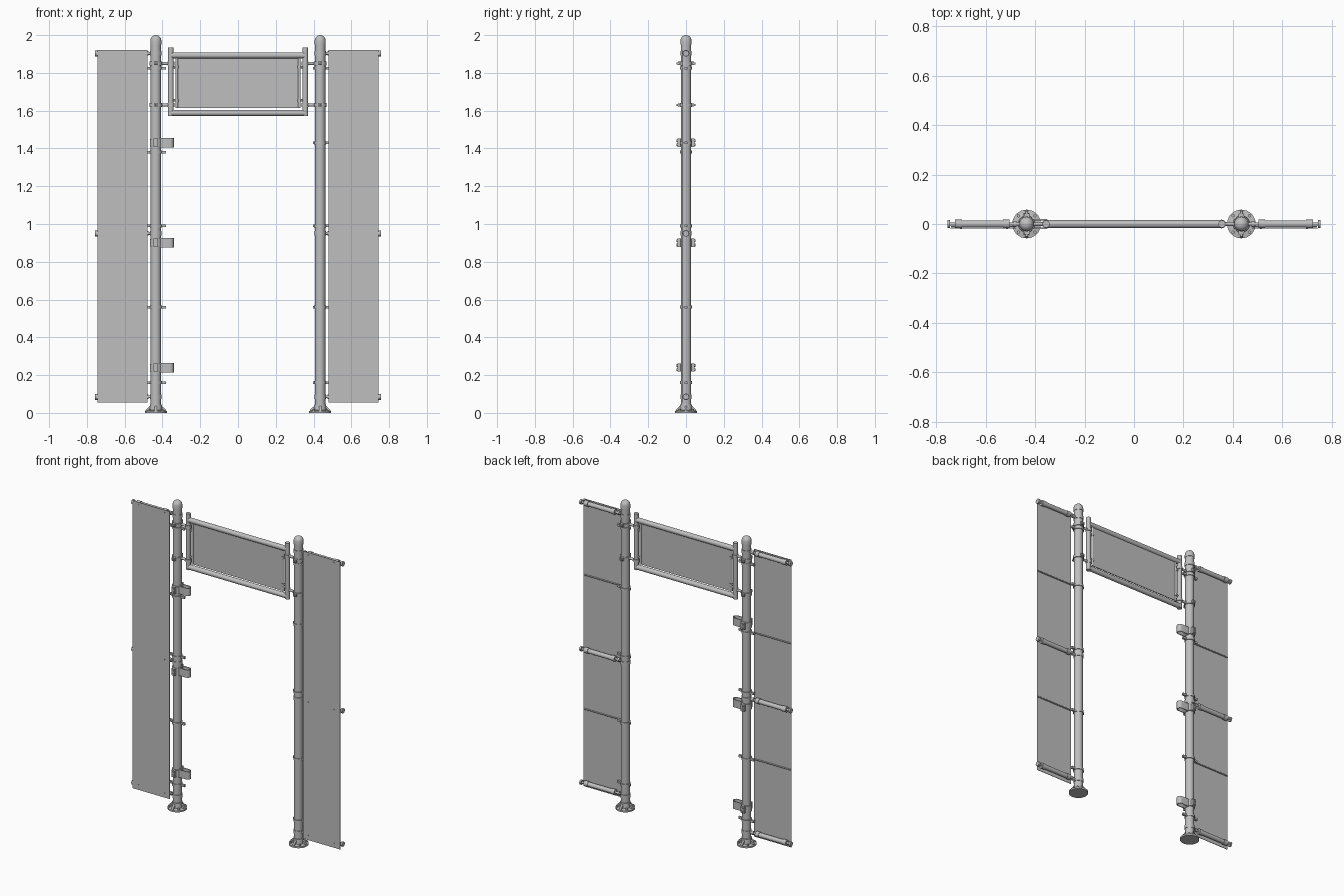
import bpy, bmesh, math
from mathutils import Vector

if "Cube" in bpy.data.objects:
    bpy.data.objects.remove(bpy.data.objects["Cube"])

grey = bpy.data.materials.new("grey metal")
grey.diffuse_color = (0.52, 0.52, 0.52, 1)
grey.use_nodes = True
grey.node_tree.nodes["Principled BSDF"].inputs["Base Color"].default_value = grey.diffuse_color

POST_X = 0.435


def finish(name, bm, smooth=True):
    bmesh.ops.recalc_face_normals(bm, faces=bm.faces)
    me = bpy.data.meshes.new(name)
    bm.to_mesh(me)
    bm.free()
    me.materials.append(grey)
    ob = bpy.data.objects.new(name, me)
    bpy.context.collection.objects.link(ob)
    if smooth:
        bpy.ops.object.select_all(action='DESELECT')
        ob.select_set(True)
        bpy.context.view_layer.objects.active = ob
        bpy.ops.object.shade_smooth_by_angle(angle=math.radians(35))
    return ob


def add_rod(bm, a, b, r, seg=20):
    a, b = Vector(a), Vector(b)
    d = b - a
    m = d.to_track_quat('Z', 'Y').to_matrix().to_4x4()
    m.translation = (a + b) / 2
    bmesh.ops.create_cone(bm, cap_ends=True, segments=seg, radius1=r,
                          radius2=r, depth=d.length, matrix=m)


def add_box(bm, lo, hi):
    lo, hi = Vector(lo), Vector(hi)
    vs = bmesh.ops.create_cube(bm, size=1)['verts']
    for v in vs:
        v.co = (lo + hi) / 2 + Vector(c * abs(s) for c, s in zip(v.co, hi - lo))


def add_lathe(bm, x, profile, seg=32):
    vs = [bm.verts.new((x + r, 0, z)) for r, z in profile]
    es = [bm.edges.new(p) for p in zip(vs, vs[1:])]
    bmesh.ops.spin(bm, geom=vs + es, cent=(x, 0, 0), axis=(0, 0, 1),
                   angle=2 * math.pi, steps=seg, use_merge=True)
    bmesh.ops.remove_doubles(bm, verts=bm.verts, dist=1e-5)


def post(side, s):
    x = s * POST_X
    # round post with a domed cap
    bm = bmesh.new()
    dome = [(0.029 * math.cos(t), 1.971 + 0.029 * math.sin(t))
            for t in [i * math.pi / 16 for i in range(8)]]
    add_lathe(bm, x, [(0, 0.005), (0.027, 0.005), (0.027, 1.95), (0.0295, 1.95),
                      (0.0295, 1.968)] + dome + [(0, 2.0)])
    finish(side + "_post", bm)
    # base plate with sleeve, gussets and bolts
    bm = bmesh.new()
    add_lathe(bm, x, [(0, 0), (0.058, 0), (0.058, 0.01), (0.034, 0.014),
                      (0.031, 0.045), (0.027, 0.045)])
    for k in range(8):
        a = k * math.pi / 4
        u = Vector((math.cos(a), math.sin(a), 0))
        c = Vector((x, 0, 0)) + u * 0.047
        if k % 2:
            add_rod(bm, c + Vector((0, 0, 0.008)), c + Vector((0, 0, 0.021)), 0.007, 6)
        else:
            w = Vector((-u.y, u.x, 0)) * 0.006
            tri = [Vector((x, 0, 0)) + u * r + Vector((0, 0, z))
                   for r, z in ((0.028, 0.008), (0.056, 0.008), (0.052, 0.018), (0.028, 0.04))]
            f1 = [bm.verts.new(p + w) for p in tri]
            f2 = [bm.verts.new(p - w) for p in tri]
            bm.faces.new(f1)
            bm.faces.new(f2)
            for i in range(4):
                j = (i + 1) % 4
                bm.faces.new((f1[i], f1[j], f2[j], f2[i]))
    finish(side + "_base", bm)


def collars(side, s):
    x = s * POST_X
    rod_z = 1.38 if s < 0 else 1.43
    # narrow clamps with ears on both sides
    bm = bmesh.new()
    inner = 0.055 if s < 0 else 0.037
    for z in (1.825, rod_z, 0.99, 0.56, 0.16):
        add_rod(bm, (x, 0, z - 0.008), (x, 0, z + 0.008), 0.0315, 28)
        add_box(bm, (x - s * inner, -0.007, z - 0.007), (x, 0.007, z + 0.007))
        add_box(bm, (x, -0.007, z - 0.007), (x + s * 0.055, 0.007, z + 0.007))
    finish(side + "_clamps", bm)
    # clamps that hold the overhead frame
    bm = bmesh.new()
    for z in (1.85, 1.63):
        add_rod(bm, (x, 0, z - 0.01), (x, 0, z + 0.01), 0.033, 28)
        add_box(bm, (x - 0.011, -0.043, z - 0.009), (x + 0.011, 0.043, z + 0.009))
        add_rod(bm, (x, -0.051, z), (x, 0.051, z), 0.006, 12)
        add_rod(bm, (x, 0, z), (s * 0.355, 0, z), 0.008, 14)
        add_rod(bm, (s * 0.355, 0, z - 0.01), (s * 0.355, 0, z + 0.01), 0.0175, 24)
    finish(side + "_frame_clamps", bm)
    # thin stiffening rods behind the side panel
    bm = bmesh.new()
    for z in (rod_z, 0.56):
        add_rod(bm, (s * 0.48, -0.011, z), (s * 0.742, -0.011, z), 0.004, 10)
    finish(side + "_stiffeners", bm)


def side_panel(side, s):
    bm = bmesh.new()
    add_box(bm, (min(s * 0.478, s * 0.745), -0.0185, 0.055),
            (max(s * 0.478, s * 0.745), -0.0155, 1.92))
    finish(side + "_panel", bm, False)
    # horizontal support tubes with sleeves, necks and end caps
    bm = bmesh.new()
    for z in (1.903, 0.95, 0.085):
        add_rod(bm, (s * 0.505, 0, z), (s * 0.725, 0, z), 0.0145)
        for a, b, r in ((0.505, 0.53, 0.0175), (0.697, 0.725, 0.0175),
                        (0.725, 0.748, 0.007), (0.745, 0.756, 0.0155),
                        (0.435, 0.505, 0.007), (0.475, 0.488, 0.012)):
            add_rod(bm, (s * a, 0, z), (s * b, 0, z), r)
        add_rod(bm, (s * POST_X, 0, z - 0.012), (s * POST_X, 0, z + 0.012), 0.030, 28)
        # panel bolts
        for bx in (0.70, 0.515):
            add_rod(bm, (s * bx, -0.021, z), (s * bx, 0, z), 0.004, 10)
    finish(side + "_panel_supports", bm)


for side, s in (("left", -1), ("right", 1)):
    post(side, s)
    collars(side, s)
    side_panel(side, s)

# overhead frame
bm = bmesh.new()
for z in (1.893, 1.588):
    add_rod(bm, (-0.355, 0, z), (0.355, 0, z), 0.016, 24)
for s in (-1, 1):
    add_rod(bm, (s * 0.356, 0, 1.572), (s * 0.356, 0, 1.935), 0.0145, 24)
finish("overhead_frame", bm)

# sign board with edge rods and clips
bm = bmesh.new()
add_box(bm, (-0.322, -0.003, 1.613), (0.322, 0.003, 1.878))
finish("sign_board", bm, False)
bm = bmesh.new()
for s in (-1, 1):
    add_rod(bm, (s * 0.325, 0, 1.613), (s * 0.325, 0, 1.878), 0.007, 14)
    for z in (1.83, 1.655):
        add_rod(bm, (s * 0.318, 0, z), (s * 0.356, 0, z), 0.006, 12)
        add_rod(bm, (s * 0.325, 0, z - 0.008), (s * 0.325, 0, z + 0.008), 0.010, 14)
finish("sign_clips", bm)

# hook brackets on the left post: collar, bolt lugs and a rounded loop
for i, z in enumerate((1.43, 0.90, 0.24)):
    bm = bmesh.new()
    x = -POST_X
    add_rod(bm, (x, 0, z - 0.02), (x, 0, z + 0.02), 0.032, 28)
    add_box(bm, (x - 0.012, -0.045, z - 0.022), (x + 0.012, 0.045, z + 0.022))
    for dz in (-0.011, 0.011):
        add_rod(bm, (x, -0.051, z + dz), (x, 0.051, z + dz), 0.007, 6)
    path = [(-0.41, -1)] + [(-0.36 + 0.02 * math.cos(t), math.sin(t)) for t in
                            [math.pi * (k / 10 - 0.5) for k in range(11)]] + [(-0.41, 1)]
    outer = [(px, 0.02 * py) for px, py in path]
    inner = [(px if px < -0.4 else -0.36 + (px + 0.36) * 0.75, 0.015 * py) for px, py in path]
    cols = [[[bm.verts.new((px, py, z + h)) for h in (-0.025, 0.025)] for px, py in ring]
            for ring in (outer, inner)]
    for k in range(len(path) - 1):
        (a0, a1), (b0, b1) = cols[0][k], cols[0][k + 1]
        (c0, c1), (d0, d1) = cols[1][k], cols[1][k + 1]
        for f in ((a0, b0, b1, a1), (c0, c1, d1, d0), (a1, b1, d1, c1), (a0, c0, d0, b0)):
            bm.faces.new(f)
    add_box(bm, (-0.413, -0.02, z - 0.025), (-0.405, 0.02, z + 0.025))
    finish("hook_bracket_%d" % (i + 1), bm)
